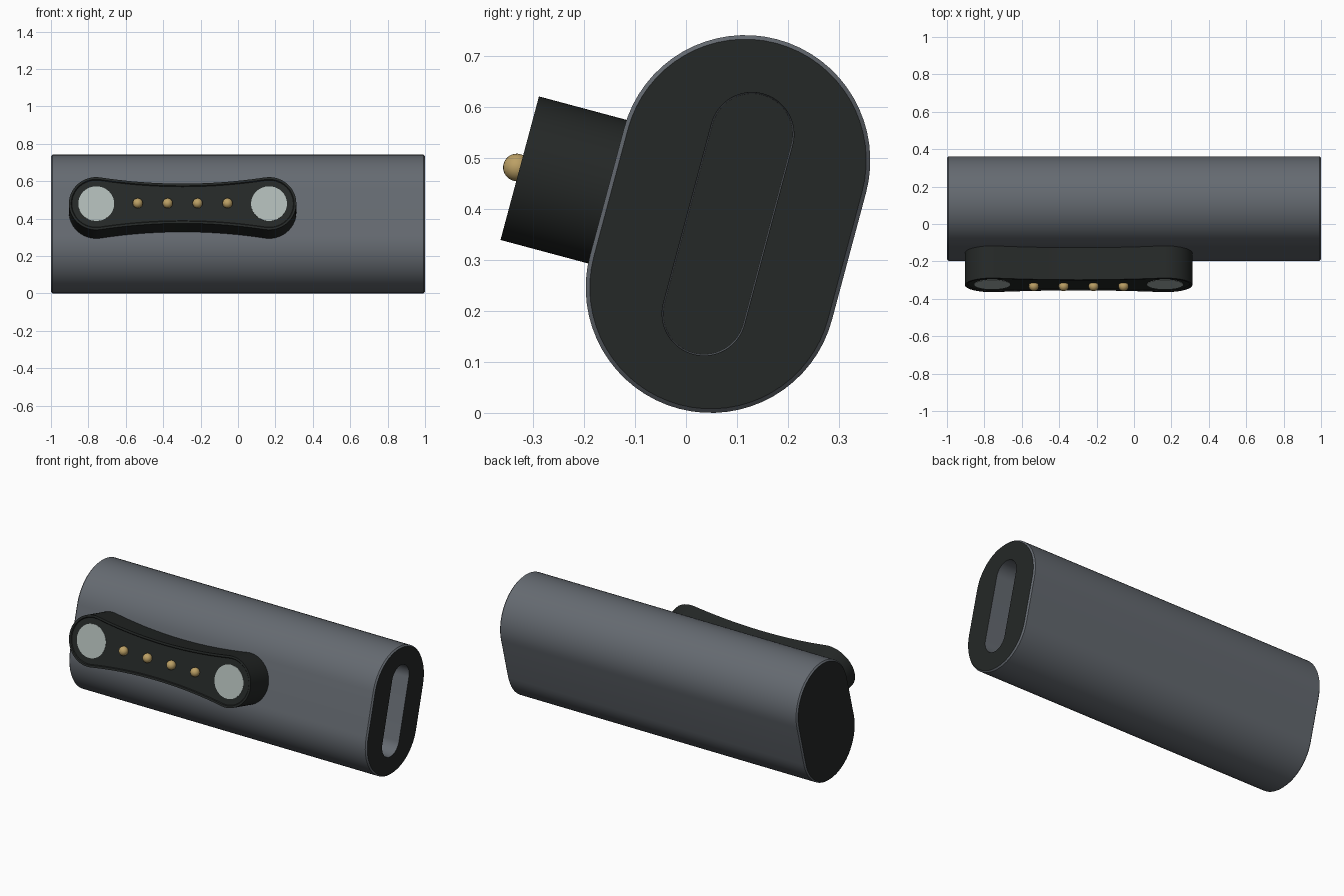
import bpy, bmesh, math
from math import sin, cos, pi
from mathutils import Matrix, Vector

if "Cube" in bpy.data.objects:
    bpy.data.objects.remove(bpy.data.objects["Cube"])

# Everything is built upright around the body axis, then leaned back 15 degrees
TILT = Matrix.Translation((0, 0.0825, 0.371)) @ Matrix.Rotation(math.radians(-15), 4, 'X')
FACE = -0.4235          # front plane of the connector
CX = -0.296             # connector centre along the body


def material(name, rgb):
    m = bpy.data.materials.new(name)
    m.diffuse_color = (*rgb, 1)
    m.use_nodes = True
    m.node_tree.nodes["Principled BSDF"].inputs["Base Color"].default_value = m.diffuse_color
    return m


GREY = material("grey_shell", (0.13, 0.145, 0.165))
DARK = material("dark_plastic", (0.018, 0.021, 0.020))
GOLD = material("gold", (0.50, 0.35, 0.13))
STEEL = material("steel", (0.42, 0.48, 0.46))


def finish(bm, name, mats):
    bmesh.ops.recalc_face_normals(bm, faces=bm.faces)
    bm.transform(TILT)
    me = bpy.data.meshes.new(name)
    bm.to_mesh(me)
    bm.free()
    for m in mats:
        me.materials.append(m)
    ob = bpy.data.objects.new(name, me)
    bpy.context.collection.objects.link(ob)
    bpy.ops.object.select_all(action='DESELECT')
    ob.select_set(True)
    bpy.context.view_layer.objects.active = ob
    bpy.ops.object.shade_smooth_by_angle(angle=math.radians(30))
    return ob


def loft(name, rings, bands, mats):
    """Skin closed rings; bands = material index for first cap, each band, last cap."""
    bm = bmesh.new()
    loops = [[bm.verts.new(p) for p in ring] for ring in rings]
    bm.faces.new(loops[0]).material_index = bands[0]
    for k, (a, b) in enumerate(zip(loops, loops[1:])):
        for i in range(len(a)):
            j = (i + 1) % len(a)
            bm.faces.new((a[i], a[j], b[j], b[i])).material_index = bands[k + 1]
    bm.faces.new(loops[-1]).material_index = bands[-1]
    return finish(bm, name, mats)


def stadium(x, r, h, n=32):
    pts = []
    for side in (0, 1):
        for i in range(n + 1):
            a = pi * side + pi * i / n
            pts.append((x, r * cos(a), r * sin(a) + (h if side == 0 else -h)))
    return pts


def waisted(y, inset, n=28):
    """Round ends joined by shallow concave arcs."""
    r, w, e = 0.146 - inset, 0.110 - inset, 0.462
    R = (e * e + w * w - r * r) / (2 * (r - w))
    t = math.atan2(w + R, -e)
    half = math.asin(e / (R + r))
    pts = []
    for s in (1, -1):
        for i in range(n + 1):
            a = -t + 2 * t * i / n
            pts.append((CX + s * (e + r * cos(a)), y, s * r * sin(a)))
        for i in range(1, n):
            b = half - 2 * half * i / n
            pts.append((CX + s * R * sin(b), y, s * (w + R - R * cos(b))))
    return pts


# Body shell with chamfered rims, dark end caps and a slot in the right end
R, H = 0.246, 0.1294
loft("body_shell",
     [stadium(-1.0, R - 0.008, H), stadium(-0.992, R, H), stadium(0.992, R, H),
      stadium(1.0, R - 0.008, H), stadium(1.0, 0.0823, 0.1824), stadium(0.88, 0.080, 0.1824)],
     [1, 0, 0, 0, 1, 0, 1], [GREY, DARK])

# Connector block with a thin raised rim
loft("connector_block",
     [waisted(-0.225, 0), waisted(FACE, 0), waisted(FACE, 0.012), waisted(FACE + 0.005, 0.016)],
     [0] * 5, [DARK])

# Round magnets at both ends of the connector
for side, label in ((-1, "left"), (1, "right")):
    bm = bmesh.new()
    m = Matrix.Translation((CX + side * 0.462, FACE + 0.012, 0)) @ Matrix.Rotation(pi / 2, 4, 'X')
    bmesh.ops.create_cone(bm, cap_ends=True, segments=48, radius1=0.096, radius2=0.096,
                          depth=0.018, matrix=m)
    finish(bm, "magnet_" + label, [STEEL])

# Four contact pins
for i in range(4):
    bm = bmesh.new()
    bmesh.ops.create_uvsphere(bm, u_segments=24, v_segments=16, radius=0.027,
                              matrix=Matrix.Translation((CX + (i - 1.5) * 0.16, -0.4294, 0)))
    finish(bm, "contact_pin_%d" % (i + 1), [GOLD])
